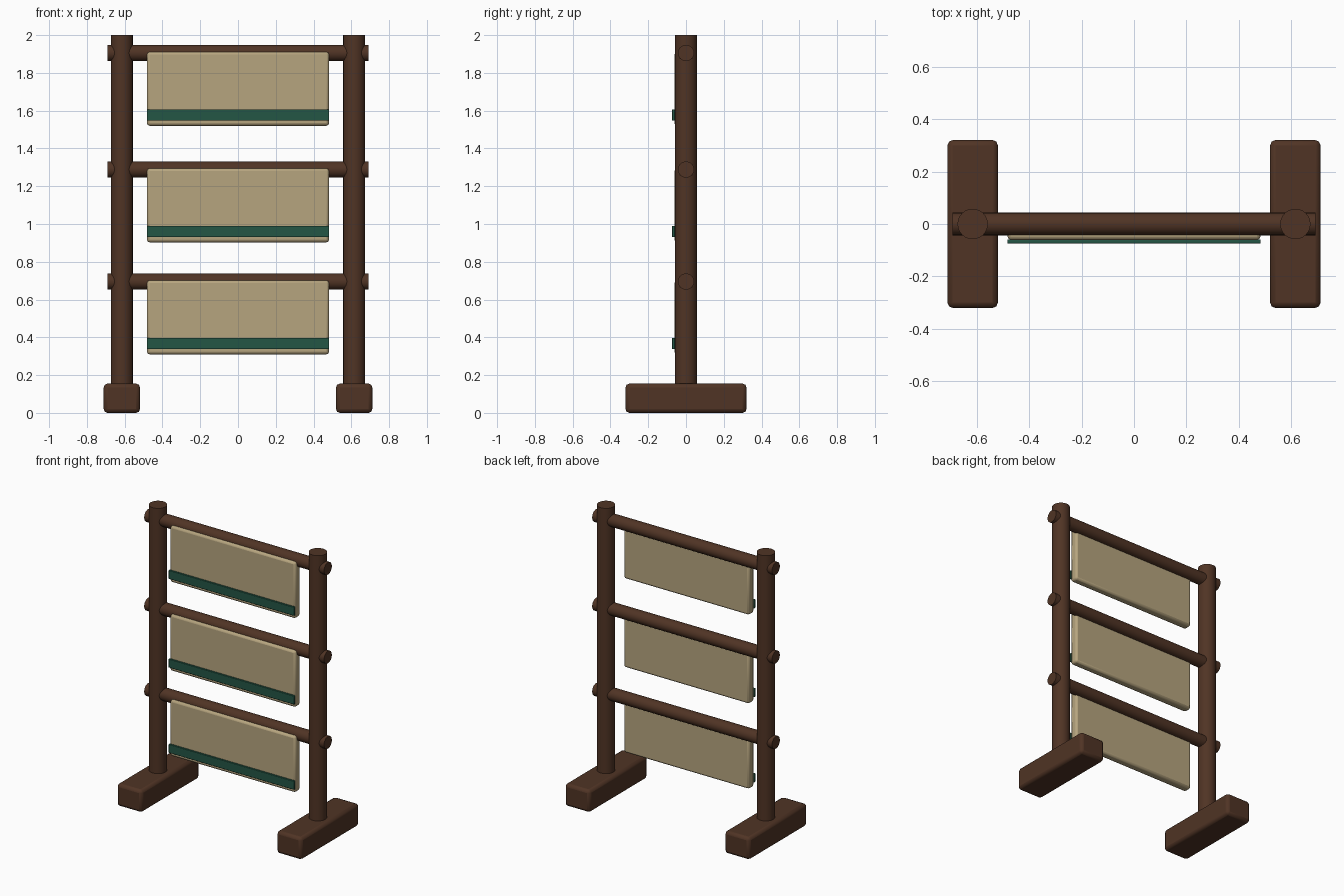
import bpy
import math

if "Cube" in bpy.data.objects:
    bpy.data.objects.remove(bpy.data.objects["Cube"])


def material(name, rgb):
    m = bpy.data.materials.new(name)
    m.diffuse_color = (*rgb, 1.0)
    m.use_nodes = True
    m.node_tree.nodes["Principled BSDF"].inputs["Base Color"].default_value = m.diffuse_color
    return m


WOOD = material("dark brown wood", (0.080, 0.034, 0.018))
CLOTH = material("tan panel", (0.470, 0.375, 0.212))
GREEN = material("dark green trim", (0.017, 0.092, 0.059))


def finish(name, mat, bevel=0.0, segments=2):
    ob = bpy.context.object
    ob.name = name
    ob.data.materials.append(mat)
    if bevel:
        mod = ob.modifiers.new("bevel", 'BEVEL')
        mod.width = bevel
        mod.segments = segments
    bpy.ops.object.shade_smooth_by_angle(angle=math.radians(35))
    return ob


def box(name, mat, lo, hi, bevel):
    centre = [(a + b) / 2 for a, b in zip(lo, hi)]
    bpy.ops.mesh.primitive_cube_add(size=1, location=centre)
    bpy.context.object.scale = [b - a for a, b in zip(lo, hi)]
    bpy.ops.object.transform_apply(location=False, rotation=False, scale=True)
    return finish(name, mat, bevel)


def rod(name, mat, radius, length, location, rotation=(0, 0, 0)):
    bpy.ops.mesh.primitive_cylinder_add(vertices=24, radius=radius, depth=length,
                                        location=location, rotation=rotation)
    return finish(name, mat)


# Posts standing on long feet
for side, x in (("left", -0.615), ("right", 0.615)):
    box(side + "_foot", WOOD, (x - 0.096, -0.32, 0), (x + 0.096, 0.32, 0.155), 0.02)
    rod(side + "_post", WOOD, 0.058, 1.90, (x, 0, 1.05))

# Three rails, each with a hanging panel and a green trim band
for level, z in (("lower", 0.695), ("middle", 1.288), ("upper", 1.905)):
    rod(level + "_rail", WOOD, 0.043, 1.384, (0, 0, z), (0, math.pi / 2, 0))
    box(level + "_panel", CLOTH, (-0.482, -0.061, z - 0.385), (0.482, -0.003, z + 0.006), 0.014)
    box(level + "_trim", GREEN, (-0.483, -0.074, z - 0.358), (0.483, -0.059, z - 0.298), 0.003)
